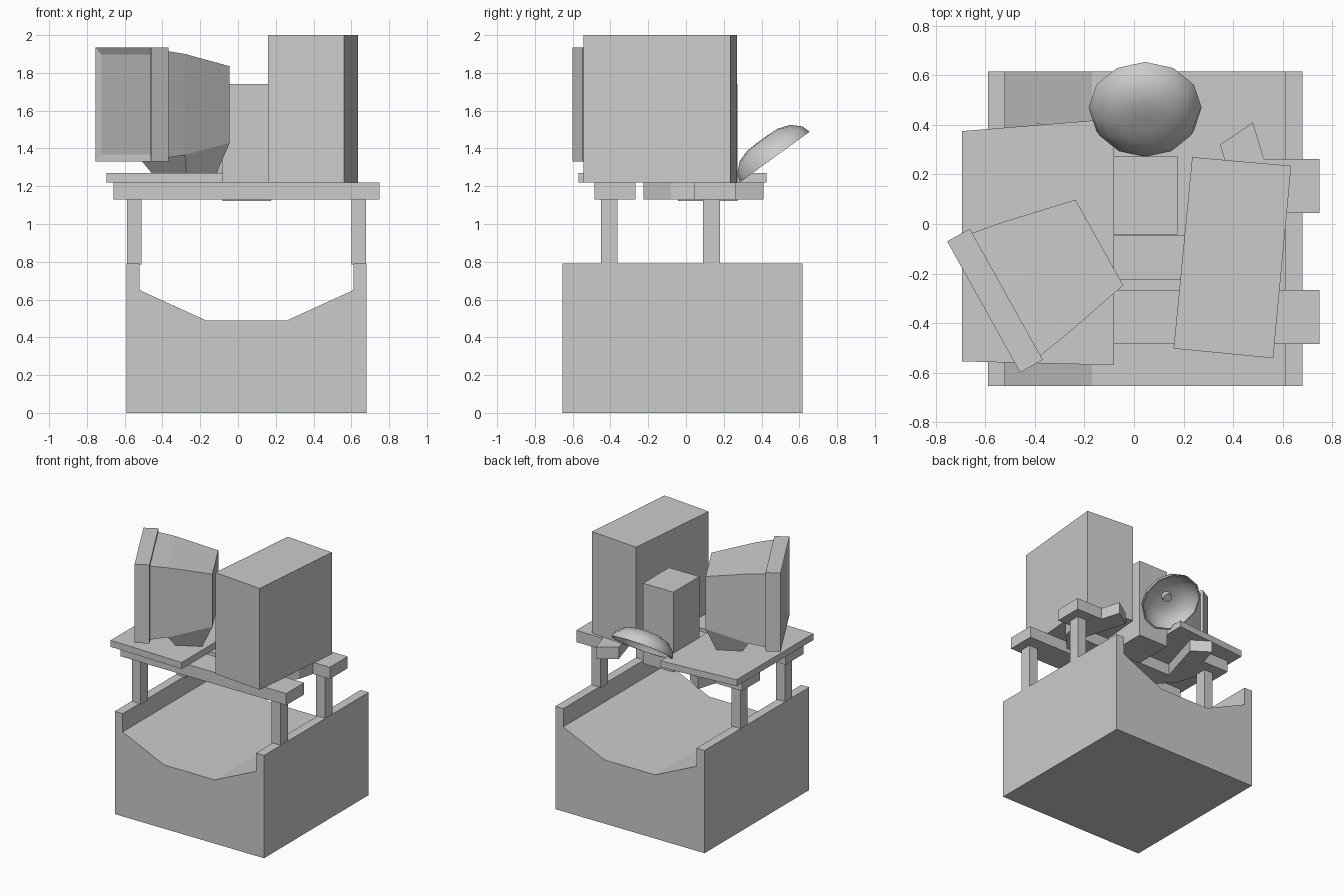
import bpy, bmesh, math
from mathutils import Vector

if "Cube" in bpy.data.objects:
    bpy.data.objects.remove(bpy.data.objects["Cube"])

MID = 0.045  # mirror line of the table


def finish(name, bm):
    bmesh.ops.recalc_face_normals(bm, faces=bm.faces)
    me = bpy.data.meshes.new(name)
    bm.to_mesh(me)
    bm.free()
    ob = bpy.data.objects.new(name, me)
    bpy.context.scene.collection.objects.link(ob)
    return ob


def loft(name, rings):
    """Closed solid through rings of equal point count."""
    bm = bmesh.new()
    vs = [[bm.verts.new(p) for p in r] for r in rings]
    n = len(vs[0])
    for a, b in zip(vs, vs[1:]):
        for i in range(n):
            j = (i + 1) % n
            bm.faces.new((a[i], a[j], b[j], b[i]))
    bm.faces.new(vs[0])
    bm.faces.new(vs[-1])
    return finish(name, bm)


def slab(name, outline, z0, z1):
    return loft(name, [[(x, y, z) for x, y in outline] for z in (z0, z1)])


def box(name, x0, x1, y0, y1, z0, z1):
    return slab(name, [(x0, y0), (x1, y0), (x1, y1), (x0, y1)], z0, z1)


# Base: block with a dished channel running front to back
half = [(0.635, 0), (0.635, 0.79), (0.567, 0.79), (0.567, 0.65), (0.215, 0.49)]
prof = [(MID + x, z) for x, z in half] + [(MID - x, z) for x, z in reversed(half)]
loft("base_trough", [[(x, y, z) for x, z in prof] for y in (-0.655, 0.617)])

# Four posts
for side, s in (("left", -1), ("right", 1)):
    for pos, y in (("front", -0.407), ("back", 0.135)):
        xs = sorted((MID + s * 0.557, MID + s * 0.633))
        box(f"{pos}_{side}_post", *xs, y - 0.044, y + 0.044, 0.785, 1.14)

# Table top: front beam and branched rear frame
box("front_beam", -0.66, 0.75, -0.485, -0.267, 1.13, 1.22)
half = [(0.40, -0.225), (0.53, -0.08), (0.56, 0.045), (0.705, 0.045), (0.705, 0.262),
        (0.48, 0.262), (0.435, 0.41), (0.303, 0.32), (0.41, -0.045)]
outline = [(MID + x, y) for x, y in half] + [(MID - x, y) for x, y in reversed(half)]
slab("rear_frame", outline, 1.13, 1.22)

# Board under the monitor
slab("monitor_board", [(-0.695, -0.555), (-0.08, -0.57), (-0.08, 0.425), (-0.695, 0.375)],
     1.22, 1.27)

# Cabinets
slab("tall_cabinet", [(0.16, -0.503), (0.562, -0.542), (0.635, 0.235), (0.235, 0.27)],
     1.22, 2.0)
box("small_cabinet", -0.083, 0.175, -0.043, 0.272, 1.123, 1.74)


# Monitor, built facing -y locally and then turned
def place(ob):
    ob.location = (-0.6075, -0.335, 0)
    ob.rotation_euler = (0, 0, math.atan2(-0.873, 0.486))


def upright(d, w, z0, z1):
    return [(-w, d, z0), (w, d, z0), (w, d, z1), (-w, d, z1)]


frame = box("monitor_frame", -0.303, 0.303, 0, 0.105, 1.33, 1.935)
bm = bmesh.new()
bm.from_mesh(frame.data)
bm.faces.ensure_lookup_table()
front = min(bm.faces, key=lambda f: f.calc_center_median().y)
bmesh.ops.inset_individual(bm, faces=[front], thickness=0.052)
for v in front.verts:
    v.co.y += 0.015
bm.to_mesh(frame.data)
bm.free()
place(frame)
place(loft("monitor_body", [upright(0.10, 0.284, 1.35, 1.917),
                            upright(0.228, 0.263, 1.365, 1.90),
                            upright(0.535, 0.198, 1.43, 1.835)]))
place(loft("monitor_foot", [
    [(-0.185, 0.28, 1.265), (0.185, 0.28, 1.265), (0.185, 0.46, 1.265), (-0.185, 0.46, 1.265)],
    [(-0.263, 0.228, 1.365), (0.263, 0.228, 1.365), (0.198, 0.535, 1.43), (-0.198, 0.535, 1.43)]]))

# Dish: lathed twelve-sided bowl with a centre knob, opening back and down
dish_profile = [(0.035, 0.115), (0.10, 0.112), (0.165, 0.09), (0.213, 0.045), (0.228, 0.0),
                (0.218, 0.0), (0.202, 0.038), (0.155, 0.078), (0.095, 0.098), (0.035, 0.10),
                (0.035, 0.065)]
rings = [[(r * math.cos(k * math.pi / 6), r * math.sin(k * math.pi / 6), h)
          for k in range(12)] for r, h in dish_profile]
dish = loft("dish", rings)
up = Vector((0, -0.587, 0.81))
dish.rotation_euler = up.to_track_quat('Z', 'Y').to_euler()
dish.rotation_euler = (math.atan2(0.587, 0.81), 0, 0)
dish.location = (0.045, 0.47, 1.355)
bpy.context.view_layer.objects.active = dish
dish.select_set(True)
bpy.ops.object.shade_smooth_by_angle(angle=math.radians(40))
